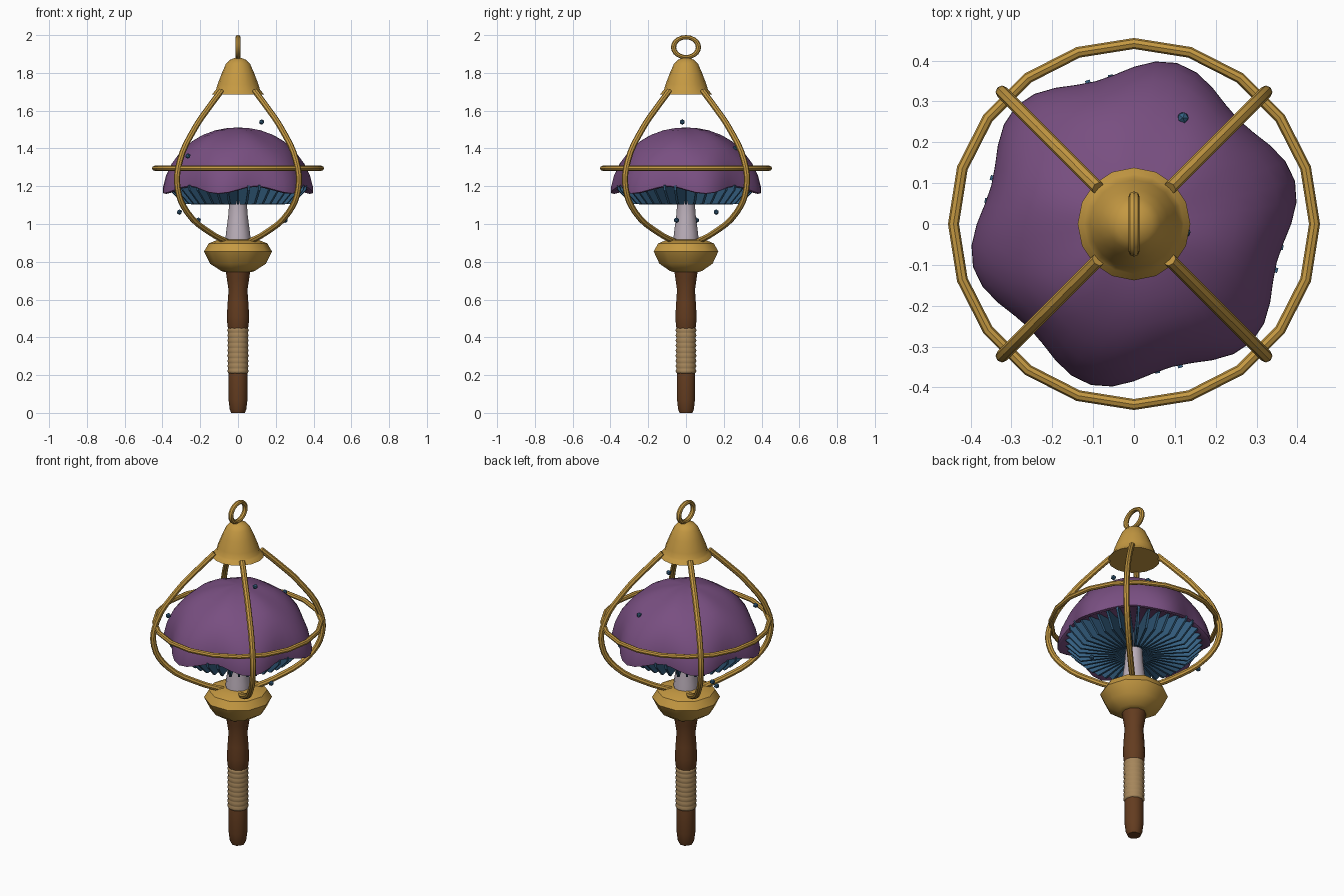
import bpy, bmesh, math
from math import sin, cos, pi, radians
from mathutils import Vector

if "Cube" in bpy.data.objects:
    bpy.data.objects.remove(bpy.data.objects["Cube"])


def material(name, rgb):
    m = bpy.data.materials.new(name)
    m.diffuse_color = (*rgb, 1)
    m.use_nodes = True
    m.node_tree.nodes["Principled BSDF"].inputs["Base Color"].default_value = m.diffuse_color
    return m


GOLD = material("gold", (0.56, 0.32, 0.055))
PURPLE = material("purple", (0.19, 0.078, 0.22))
BLUE = material("blue", (0.035, 0.115, 0.22))
BROWN = material("brown", (0.125, 0.045, 0.014))
CORD = material("cord_tan", (0.38, 0.24, 0.105))
PALE = material("pale_lilac", (0.5, 0.43, 0.49))


def finish(ob, mat, angle=40):
    ob.data.materials.clear()
    ob.data.materials.append(mat)
    bpy.ops.object.select_all(action='DESELECT')
    ob.select_set(True)
    bpy.context.view_layer.objects.active = ob
    if angle:
        bpy.ops.object.shade_smooth_by_angle(angle=radians(angle))
    return ob


def from_bmesh(name, bm, mat, angle=40):
    bmesh.ops.recalc_face_normals(bm, faces=bm.faces)
    me = bpy.data.meshes.new(name)
    bm.to_mesh(me)
    bm.free()
    ob = bpy.data.objects.new(name, me)
    bpy.context.collection.objects.link(ob)
    return finish(ob, mat, angle)


def lathe(name, profile, sides, mat, angle=40, warp=None):
    """Turn (radius, z) points round the z axis; ends are capped."""
    bm = bmesh.new()
    rings = []
    for i, (r, z) in enumerate(profile):
        ring = []
        for k in range(sides):
            a = 2 * pi * k / sides
            rr, zz = warp(r, z, a) if warp else (r, z)
            ring.append(bm.verts.new((rr * cos(a), rr * sin(a), zz)))
        rings.append(ring)
    for lo, hi in zip(rings, rings[1:]):
        for k in range(sides):
            n = (k + 1) % sides
            bm.faces.new((lo[k], lo[n], hi[n], hi[k]))
    bm.faces.new(rings[0])
    bm.faces.new(rings[-1])
    return from_bmesh(name, bm, mat, angle)


# Handle, cord wrap, gold cup and bell
lathe("handle", [(0.036, 0), (0.044, 0.02), (0.05, 0.07), (0.051, 0.2), (0.046, 0.23),
                 (0.048, 0.43), (0.056, 0.46), (0.059, 0.51), (0.055, 0.58), (0.05, 0.65),
                 (0.059, 0.71), (0.068, 0.77)], 10, BROWN)
wrap = [(0.046, 0.208)]
for i in range(9):
    z = 0.208 + i * 0.027
    wrap += [(0.052, z + 0.003), (0.057, z + 0.0135), (0.052, z + 0.024)]
lathe("cord_wrap", wrap + [(0.046, 0.451)], 14, CORD, 60)
lathe("cup", [(0.07, 0.745), (0.09, 0.752), (0.148, 0.79), (0.18, 0.855),
              (0.155, 0.897), (0.11, 0.915), (0.04, 0.92)], 10, GOLD, 35)
lathe("bell", [(0.138, 1.685), (0.122, 1.705), (0.116, 1.712), (0.108, 1.74), (0.085, 1.80),
               (0.064, 1.848), (0.045, 1.868), (0.015, 1.88)], 16, GOLD, 35)

# Hanging loop and hoop
bpy.ops.mesh.primitive_torus_add(major_segments=20, minor_segments=8, major_radius=0.066,
                                 minor_radius=0.014, location=(0, 0, 1.936),
                                 rotation=(0, pi / 2, 0))
loop = bpy.context.object
loop.name = "hanging_loop"
loop.scale = (0.8, 1, 1)
finish(loop, GOLD)
bpy.ops.mesh.primitive_torus_add(major_segments=20, minor_segments=8, major_radius=0.442,
                                 minor_radius=0.0135, location=(0, 0, 1.295))
hoop = bpy.context.object
hoop.name = "cage_hoop"
finish(hoop, GOLD, 30)

# Four cage ribs on the diagonals
RIB = [(0.125, 1.705), (0.22, 1.615), (0.325, 1.505), (0.437, 1.33), (0.452, 1.19),
       (0.378, 1.06), (0.2, 0.95), (0.08, 0.905)]
for i in range(4):
    a = pi / 4 + i * pi / 2
    cu = bpy.data.curves.new("rib", 'CURVE')
    cu.dimensions = '3D'
    cu.bevel_depth = 0.016
    cu.bevel_resolution = 2
    cu.resolution_u = 4
    cu.use_fill_caps = True
    sp = cu.splines.new('BEZIER')
    sp.bezier_points.add(len(RIB) - 1)
    for p, (r, z) in zip(sp.bezier_points, RIB):
        p.co = (r * cos(a), r * sin(a), z)
        p.handle_left_type = p.handle_right_type = 'AUTO'
    ob = bpy.data.objects.new("cage_rib_%d" % (i + 1), cu)
    bpy.context.collection.objects.link(ob)
    bpy.ops.object.select_all(action='DESELECT')
    ob.select_set(True)
    bpy.context.view_layer.objects.active = ob
    bpy.ops.object.convert(target='MESH')
    finish(bpy.context.object, GOLD)


# Mushroom cap with six drooping lobes
def lobes(r, z, a):
    t = (r / 0.385) ** 2
    w = sin(6 * a) * t
    return r * (1 + 0.06 * w), z - 0.02 * w


lathe("mushroom_cap", [(0.02, 1.215), (0.2, 1.21), (0.34, 1.195), (0.372, 1.178),
                       (0.385, 1.182), (0.384, 1.21), (0.37, 1.27), (0.343, 1.33),
                       (0.30, 1.388), (0.25, 1.432), (0.19, 1.468), (0.12, 1.495),
                       (0.06, 1.507), (0.015, 1.51)], 48, PURPLE, 60, lobes)

# Stem
lathe("stem", [(0.068, 0.9), (0.064, 0.95), (0.052, 1.04), (0.046, 1.12), (0.05, 1.22)],
      12, PALE)

# Forty radial gill plates
bm = bmesh.new()
GILL = [(0.045, 1.215), (0.37, 1.205), (0.365, 1.18), (0.29, 1.105), (0.10, 1.103),
        (0.045, 1.13)]
for k in range(40):
    a = 2 * pi * k / 40
    radial, side = Vector((cos(a), sin(a), 0)), Vector((-sin(a), cos(a), 0))
    sheets = []
    for s in (-0.006, 0.006):
        sheets.append([bm.verts.new(radial * r + side * s * min(1, r / 0.12) + Vector((0, 0, z)))
                       for r, z in GILL])
    n = len(GILL)
    bm.faces.new(sheets[0])
    bm.faces.new(sheets[1][::-1])
    for i in range(n):
        j = (i + 1) % n
        bm.faces.new((sheets[0][i], sheets[1][i], sheets[1][j], sheets[0][j]))
from_bmesh("gills", bm, BLUE, 0)

# Floating spores
for i, p in enumerate([(0.125, -0.02, 1.54), (0.12, 0.26, 1.40), (-0.265, -0.265, 1.36),
                       (-0.31, 0.16, 1.063), (-0.21, 0.055, 1.02), (0.25, -0.05, 1.02)]):
    bpy.ops.mesh.primitive_ico_sphere_add(subdivisions=1, radius=0.015, location=p)
    bpy.context.object.name = "spore_%d" % (i + 1)
    finish(bpy.context.object, BLUE, 0)
